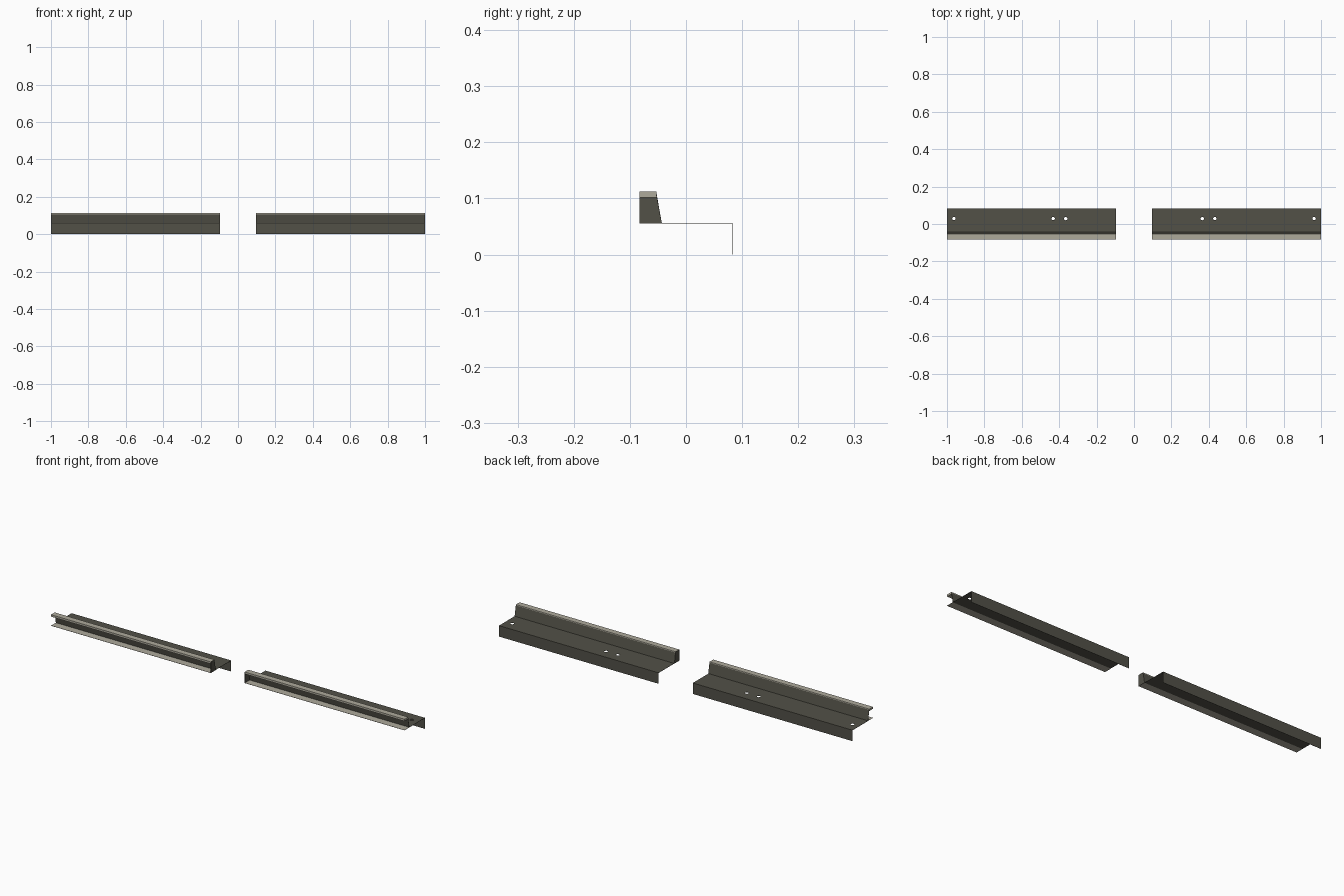
import bpy, bmesh, math
from mathutils import Matrix

if "Cube" in bpy.data.objects:
    bpy.data.objects.remove(bpy.data.objects["Cube"])

X0, X1 = 0.097, 1.0      # inner and outer ends of one rail
SHELF_Z = 0.056
TOP_Z = 0.112
THICK = 0.001            # sheet metal thickness


def material(name, rgb):
    m = bpy.data.materials.new(name)
    m.diffuse_color = (*rgb, 1)
    m.use_nodes = True
    m.node_tree.nodes["Principled BSDF"].inputs["Base Color"].default_value = m.diffuse_color
    return m


dark = material("dark olive steel", (0.085, 0.082, 0.064))
light = material("pale grey steel", (0.42, 0.40, 0.33))


def make(name, bm, mat):
    bmesh.ops.recalc_face_normals(bm, faces=bm.faces)
    me = bpy.data.meshes.new(name)
    bm.to_mesh(me)
    bm.free()
    me.materials.append(mat)
    ob = bpy.data.objects.new(name, me)
    bpy.context.collection.objects.link(ob)
    return ob


def mirror(ob):
    m = ob.modifiers.new("other_rail", 'MIRROR')
    m.use_axis[0] = True
    m.use_mirror_merge = False


def prism(name, yz, x0, x1, mat):
    """Closed y-z outline extruded along x."""
    bm = bmesh.new()
    f = bm.faces.new([bm.verts.new((x0, y, z)) for y, z in yz])
    ext = bmesh.ops.extrude_face_region(bm, geom=[f])["geom"]
    vs = [v for v in ext if isinstance(v, bmesh.types.BMVert)]
    bmesh.ops.translate(bm, verts=vs, vec=(x1 - x0, 0, 0))
    return make(name, bm, mat)


def sheet(name, y0, z0, y1, z1, mat):
    """Thin plate along the rail between two y-z points."""
    l = math.hypot(y1 - y0, z1 - z0)
    ny, nz = -(z1 - z0) / l * THICK, (y1 - y0) / l * THICK
    return prism(name, [(y0, z0), (y1, z1), (y1 + ny, z1 + nz),
                        (y0 + ny, z0 + nz)], X0, X1, mat)


# rear lip, shelf, sloped web and front foot
rear_lip = sheet("rear_lip", 0.083, 0, 0.083, SHELF_Z, dark)
shelf = sheet("shelf", -0.043, SHELF_Z - THICK, 0.083, SHELF_Z - THICK, dark)
web = sheet("web", -0.043, SHELF_Z, -0.053, TOP_Z - 0.002, dark)
foot = sheet("front_foot", -0.083, SHELF_Z - THICK, -0.043, SHELF_Z - THICK, light)

# top flange
flange = prism("top_flange", [(-0.083, TOP_Z - 0.01), (-0.052, TOP_Z - 0.01),
                              (-0.053, TOP_Z), (-0.083, TOP_Z)], X0, X1, light)

# closing plate at the inner end
cap = prism("end_plate", [(-0.083, SHELF_Z - THICK), (-0.043, SHELF_Z - THICK),
                          (-0.053, TOP_Z), (-0.083, TOP_Z)], X0 - THICK, X0, dark)

# fixing holes through the shelf
bm = bmesh.new()
for x in (0.365, 0.432, 0.963):
    bmesh.ops.create_cone(bm, cap_ends=True, segments=16, radius1=0.009,
                          radius2=0.009, depth=0.04,
                          matrix=Matrix.Translation((x, 0.029, SHELF_Z)))
cutter = make("hole_cutter", bm, dark)
cutter.hide_render = True
b = shelf.modifiers.new("holes", 'BOOLEAN')
b.operation = 'DIFFERENCE'
b.solver = 'EXACT'
b.object = cutter
bpy.context.view_layer.objects.active = shelf
bpy.ops.object.modifier_apply(modifier="holes")
bpy.data.objects.remove(cutter)

# second rail
for ob in (rear_lip, shelf, web, foot, flange, cap):
    mirror(ob)
